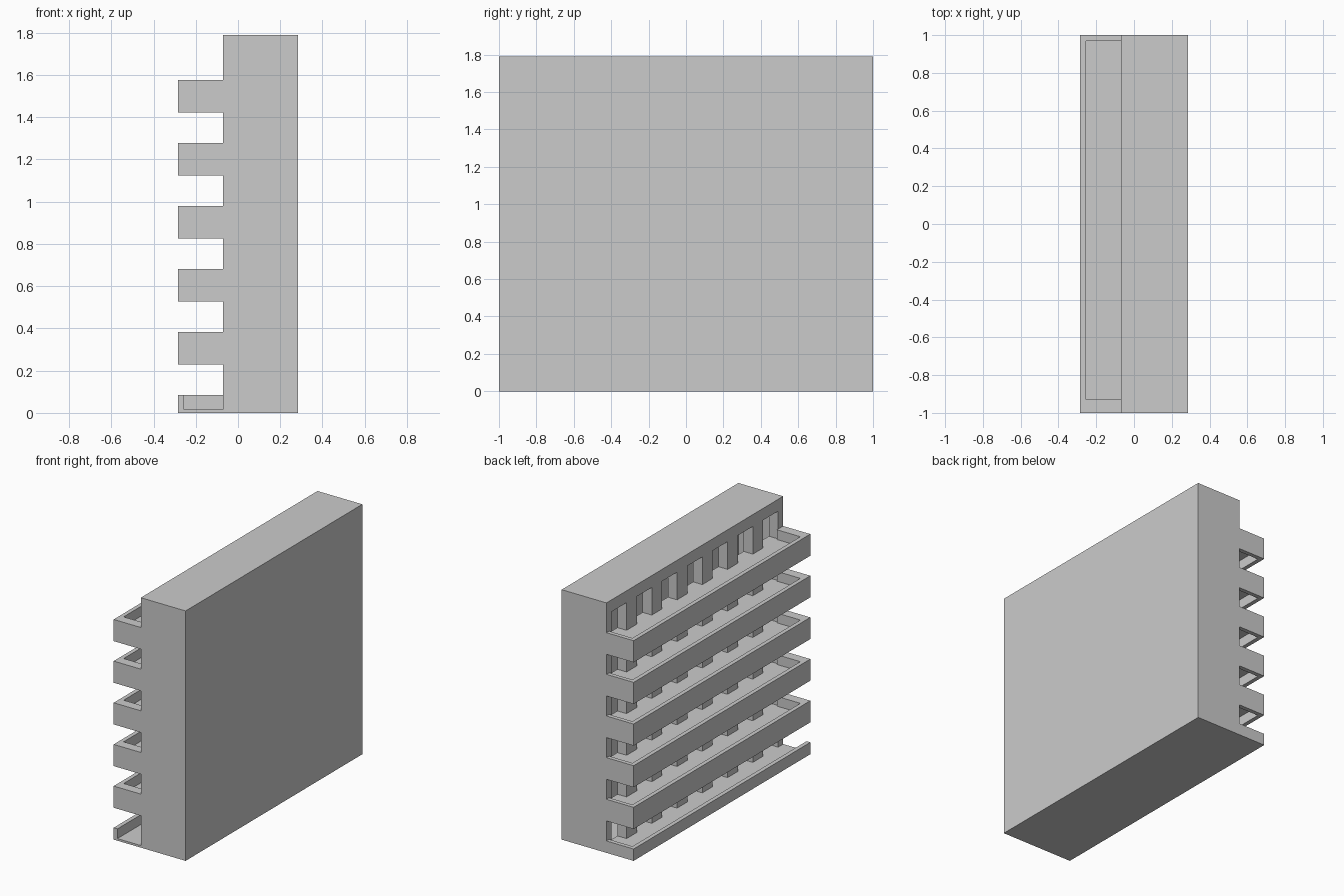
import bpy, bmesh
from mathutils import Vector

if "Cube" in bpy.data.objects:
    bpy.data.objects.remove(bpy.data.objects["Cube"])

LEVELS, COLUMNS = 6, 7
HEIGHT = 1.79
PITCH = HEIGHT / LEVELS
BAY = 2.0 / COLUMNS
X_OUT, X_FACE, X_BACK, X_IN = -0.285, -0.07, 0.285, 0.003
FLOOR, LIP, RIM = 0.015, 0.07, 0.03
SLOT_W = 0.17


def add_box(bm, lo, hi):
    """Axis-aligned box between two corners; returns its faces."""
    verts = bmesh.ops.create_cube(bm, size=1.0)["verts"]
    lo, hi = Vector(lo), Vector(hi)
    for v in verts:
        v.co = Vector([lo[k] + (v.co[k] + 0.5) * (hi[k] - lo[k]) for k in range(3)])
    return list({f for v in verts for f in v.link_faces})


def make_object(name, bm):
    bm.normal_update()
    mesh = bpy.data.meshes.new(name)
    bm.to_mesh(mesh)
    bm.free()
    obj = bpy.data.objects.new(name, mesh)
    bpy.context.collection.objects.link(obj)
    return obj


# Hollow cabinet behind the slotted wall, open towards the slots
bm = bmesh.new()
faces = add_box(bm, (X_IN, -1, 0), (X_BACK, 1, HEIGHT))
bm.normal_update()
bmesh.ops.delete(bm, geom=[f for f in faces if f.normal.x < -0.5], context="FACES_ONLY")
make_object("cabinet_shell", bm)

# Slotted wall: upright posts between the columns of slots
bm = bmesh.new()
centres = [-1 + BAY * (c + 0.5) for c in range(COLUMNS)]
starts = [-1] + [y + SLOT_W / 2 for y in centres]
ends = [y - SLOT_W / 2 for y in centres] + [1]
for y0, y1 in zip(starts, ends):
    add_box(bm, (X_FACE, y0, 0), (X_IN, y1, HEIGHT))
make_object("slot_posts", bm)

# Cross rails closing each column above and below its slots
bm = bmesh.new()
for y in centres:
    for level in range(LEVELS + 1):
        z = level * PITCH
        low = max(0, z - LIP - FLOOR)
        high = min(HEIGHT, z + FLOOR)
        add_box(bm, (X_FACE, y - SLOT_W / 2, low), (X_IN, y + SLOT_W / 2, high))
make_object("slot_rails", bm)

# Trays: floor plate inside a rim reaching above and below it
for level in range(LEVELS):
    bm = bmesh.new()
    z = level * PITCH
    bottom = max(0, z - LIP)
    top = z + FLOOR + LIP
    is_base = level == 0
    inner_y = -1 if is_base else -0.93
    add_box(bm, (X_OUT + RIM, inner_y, z), (X_FACE, 1 - RIM, z + FLOOR))
    add_box(bm, (X_OUT, -1, bottom), (X_OUT + RIM, 1, top))
    add_box(bm, (X_OUT + RIM, 1 - RIM, bottom), (X_FACE, 1, top))
    # the base tray is open at its front end
    if not is_base:
        add_box(bm, (X_OUT + RIM, -1, bottom), (X_FACE, inner_y, top))
    make_object(f"tray_{level + 1}", bm)
